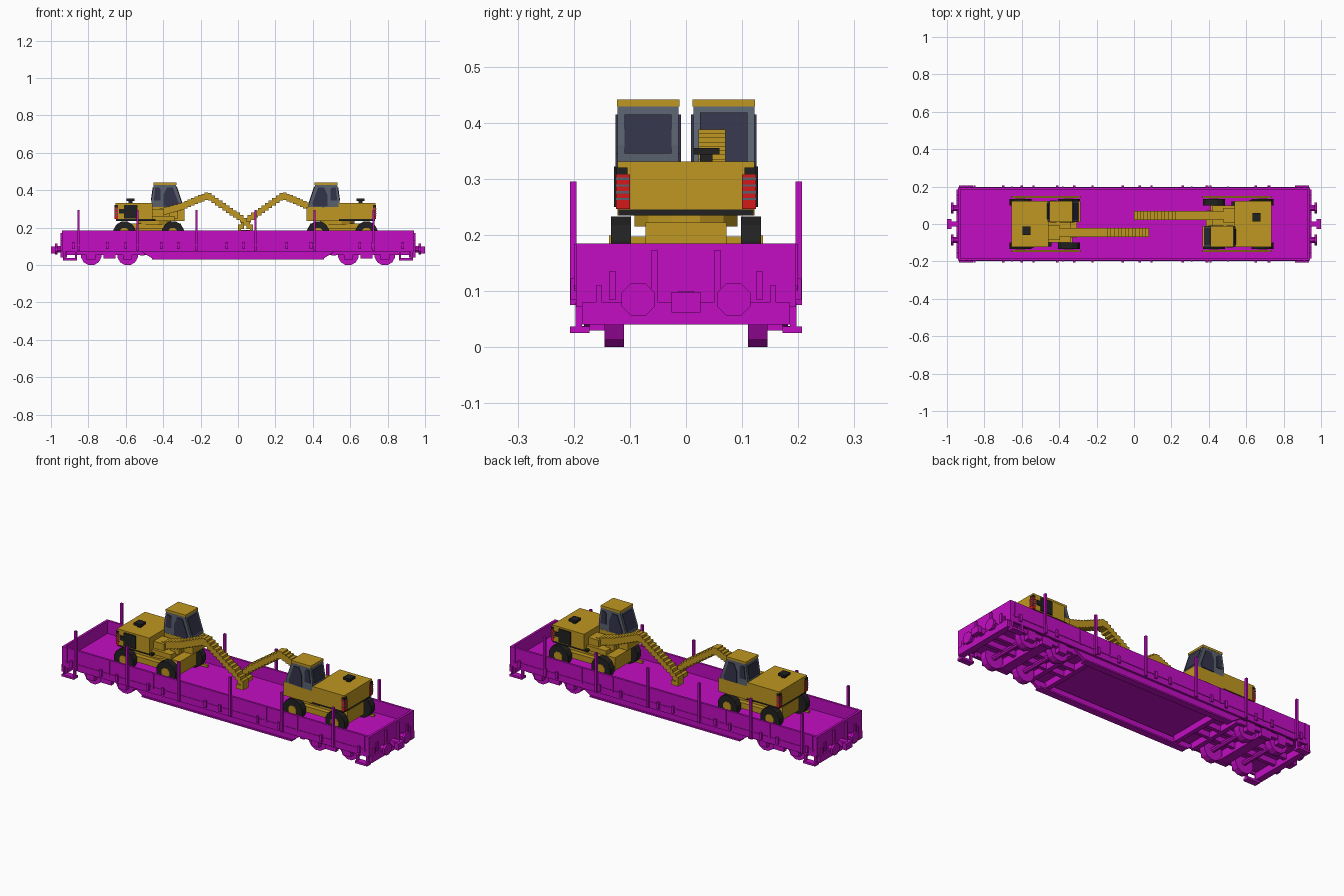
import bpy, bmesh, math
from mathutils import Matrix

cube = bpy.data.objects.get("Cube")
if cube:
    bpy.data.objects.remove(cube, do_unlink=True)


def material(name, r, g, b):
    m = bpy.data.materials.new(name)
    m.diffuse_color = (r, g, b, 1)
    m.use_nodes = True
    m.node_tree.nodes["Principled BSDF"].inputs["Base Color"].default_value = (r, g, b, 1)
    return m


MAGENTA = material("wagon magenta", 0.54, 0.004, 0.54)
YELLOW = material("machine yellow", 0.52, 0.31, 0.015)
GREY = material("cab grey", 0.10, 0.12, 0.155)
GLASS = material("dark glass", 0.034, 0.034, 0.069)
BLACK = material("rubber black", 0.015, 0.015, 0.015)
RED = material("lamp red", 0.65, 0.01, 0.01)


def finish(name, bm, mat):
    bmesh.ops.recalc_face_normals(bm, faces=bm.faces)
    me = bpy.data.meshes.new(name)
    bm.to_mesh(me)
    bm.free()
    me.materials.append(mat)
    ob = bpy.data.objects.new(name, me)
    bpy.context.collection.objects.link(ob)
    return ob


def add_box(bm, x0, x1, y0, y1, z0, z1):
    m = Matrix.Translation(((x0 + x1) / 2, (y0 + y1) / 2, (z0 + z1) / 2))
    bmesh.ops.create_cube(bm, size=1, matrix=m @ Matrix.Diagonal((x1 - x0, y1 - y0, z1 - z0, 1)))


def boxes(name, mat, items, mirror=""):
    """Boxes (x0, x1, y0, y1, z0, z1), mirrored in x and/or y."""
    bm = bmesh.new()
    for x0, x1, y0, y1, z0, z1 in items:
        for sx in ((1, -1) if "x" in mirror else (1,)):
            for sy in ((1, -1) if "y" in mirror else (1,)):
                xs, ys = sorted((x0 * sx, x1 * sx)), sorted((y0 * sy, y1 * sy))
                add_box(bm, *xs, *ys, z0, z1)
    return finish(name, bm, mat)


def discs(name, mat, items, axis="y", sides=12):
    """Cylinders (x, y, z, radius, length) along an axis."""
    rot = {"x": Matrix.Rotation(math.pi / 2, 4, "Y"), "z": Matrix(),
           "y": Matrix.Rotation(math.pi / 2, 4, "X")}[axis]
    turn = Matrix.Rotation(math.pi / sides, 4, "Z")
    bm = bmesh.new()
    for x, y, z, r, d in items:
        bmesh.ops.create_cone(bm, cap_ends=True, segments=sides, radius1=r, radius2=r, depth=d,
                              matrix=Matrix.Translation((x, y, z)) @ rot @ turn)
    return finish(name, bm, mat)


def prism(name, mat, outline, spans):
    """Side outline in (x, z) extruded across each (y0, y1) span."""
    bm = bmesh.new()
    for y0, y1 in spans:
        f = bm.faces.new([bm.verts.new((x, y0, z)) for x, z in outline])
        ext = bmesh.ops.extrude_face_region(bm, geom=[f])
        for v in ext["geom"]:
            if isinstance(v, bmesh.types.BMVert):
                v.co.y = y1
    return finish(name, bm, mat)


# ---- Wagon body ----
FLOOR = 0.115
boxes("wagon_floor", MAGENTA, [(-0.93, 0.93, -0.185, 0.185, 0.085, FLOOR)])
boxes("side_walls", MAGENTA, [(-0.94, 0.94, 0.184, 0.196, 0.072, 0.185)], "y")
boxes("end_walls", MAGENTA, [(0.927, 0.94, -0.196, 0.196, 0.072, 0.185)], "x")
boxes("side_rub_strips", MAGENTA, [(-0.92, 0.92, 0.19, 0.199, 0.104, 0.11)], "y")
prism("side_sills", MAGENTA, [(-0.52, 0.075), (-0.46, 0.036), (0.46, 0.036), (0.52, 0.075)],
      [(0.165, 0.182), (-0.182, -0.165)])
boxes("sill_flanges", MAGENTA, [(-0.46, 0.46, 0.15, 0.188, 0.03, 0.038)], "y")
boxes("cross_beams", MAGENTA, [(x, x + 0.025, -0.17, 0.17, 0.05, 0.09) for x in (0.39, 0.5, 0.67)], "x")
boxes("centre_beams", MAGENTA, [(0.4, 0.93, 0.03, 0.05, 0.055, 0.09)], "xy")

# ---- Stakes and wall fittings ----
posts = [-0.853 + 0.3155 * i for i in range(6)]
boxes("stakes", MAGENTA, [(x - 0.006, x + 0.006, 0.195, 0.207, 0.075, 0.295) for x in posts], "y")
latches = (-0.88, -0.7, -0.6, -0.41, -0.32, -0.06, 0.03, 0.26, 0.39, 0.65, 0.72, 0.88)
boxes("wall_latches", MAGENTA, [(x - 0.007, x + 0.007, 0.195, 0.206, 0.085, 0.122) for x in latches], "y")
boxes("door_ribs", MAGENTA, [(x - 0.004, x + 0.004, 0.195, 0.2, 0.1, 0.184)
                             for x in (-0.91, -0.65, -0.38, 0.31, 0.5, 0.91)], "y")
boxes("end_ribs", MAGENTA, [(0.94, 0.95, 0.05, 0.062, 0.06, 0.172),
                            (0.94, 0.948, 0.125, 0.137, 0.085, 0.135),
                            (0.94, 0.948, 0.15, 0.16, 0.075, 0.11)], "xy")

# ---- Buffers, coupling and steps ----
boxes("buffer_beams", MAGENTA, [(0.915, 0.95, -0.185, 0.185, 0.04, 0.08)], "x")
discs("buffers", MAGENTA, [(s * 0.955, y, 0.085, 0.018, 0.03) for s in (1, -1) for y in (0.085, -0.085)], "x", 8)
discs("buffer_heads", MAGENTA, [(s * 0.972, y, 0.085, 0.032, 0.012) for s in (1, -1) for y in (0.085, -0.085)], "x", 8)
boxes("couplings", MAGENTA, [(0.94, 0.985, -0.014, 0.014, 0.07, 0.1),
                             (0.975, 1.0, -0.026, 0.026, 0.062, 0.098)], "x")
boxes("corner_steps", MAGENTA, [(0.86, 0.935, 0.172, 0.207, 0.025, 0.037),
                                (0.86, 0.872, 0.185, 0.197, 0.037, 0.08),
                                (0.923, 0.935, 0.185, 0.197, 0.037, 0.08)], "xy")

# ---- Wagon running gear ----
axles = [s * x for s in (1, -1) for x in (0.59, 0.785)]
discs("wagon_wheels", MAGENTA, [(x, s * 0.128, 0.054, 0.056, 0.035) for x in axles for s in (1, -1)])
discs("wagon_axles", MAGENTA, [(x, 0, 0.054, 0.014, 0.24) for x in axles], "y", 8)
boxes("axle_boxes", MAGENTA, [(x - 0.024, x + 0.024, 0.145, 0.172, 0.03, 0.085) for x in (0.59, 0.785)], "xy")
boxes("bogie_frames", MAGENTA, [(0.52, 0.86, 0.15, 0.168, 0.055, 0.08),
                                (0.655, 0.72, 0.15, 0.172, 0.035, 0.08),
                                (0.66, 0.715, 0.0, 0.15, 0.04, 0.085)], "xy")

# ---- Excavator, built around its own centre and facing +x ----
ex = []
wheel_x = (-0.137, 0.122)
wheel_at = [(x, s) for x in wheel_x for s in (1, -1)]
ex.append(discs("tyres", BLACK, [(x, s * 0.116, 0.175, 0.06, 0.036) for x, s in wheel_at]))
ex.append(discs("wheel_hubs", YELLOW, [(x, s * 0.118, 0.175, 0.026, 0.038) for x, s in wheel_at], "y", 8))
ex.append(boxes("floor_rails", YELLOW, [(-0.185, 0.185, 0.138, 0.15, FLOOR, FLOOR + 0.012)], "y"))
ex.append(boxes("chassis", YELLOW, [(-0.17, 0.165, -0.072, 0.072, 0.15, 0.222),
                                    (-0.15, 0.14, -0.098, 0.098, 0.165, 0.197)]))
ex.append(discs("turntable", YELLOW, [(0.02, 0, 0.226, 0.095, 0.022)], "z", 12))
ex.append(boxes("body_base", BLACK, [(-0.183, 0.03, -0.12, 0.12, 0.235, 0.246)]))
ex.append(boxes("engine_housing", YELLOW, [(-0.185, 0.012, -0.122, 0.122, 0.245, 0.331)]))
ex.append(boxes("front_deck", YELLOW, [(0.01, 0.185, 0.012, 0.122, 0.235, 0.31),
                                       (0.01, 0.13, -0.1, 0.012, 0.235, 0.262)]))

# Engine details
ex.append(boxes("side_grille", BLACK, [(-0.14, -0.068, -0.128, -0.12, 0.25, 0.322),
                                       (-0.165, -0.14, -0.127, -0.12, 0.275, 0.3)]))
ex.append(boxes("exhaust", BLACK, [(-0.115, -0.095, -0.047, -0.025, 0.33, 0.343),
                                   (-0.127, -0.083, -0.06, -0.013, 0.343, 0.355)]))
ex.append(boxes("rear_lamps", RED, [(-0.189, -0.172, 0.1, 0.125, 0.246, 0.308)], "y"))
ex.append(boxes("lamp_caps", BLACK, [(-0.189, -0.172, 0.104, 0.125, 0.308, 0.32)], "y"))
ex.append(boxes("lamp_slats", GREY, [(-0.191, -0.171, 0.101, 0.126, z, z + 0.004)
                                     for z in (0.262, 0.274, 0.286, 0.298)], "y"))

# Cab with slanted windscreen, windows as thin plates
ex.append(prism("cab", GREY, [(0.008, 0.305), (0.172, 0.305), (0.172, 0.325), (0.137, 0.43), (0.02, 0.43), (0.008, 0.36)],
                [(0.013, 0.122)]))
ex.append(boxes("cab_roof", YELLOW, [(0.018, 0.14, 0.012, 0.123, 0.429, 0.441)]))
sides = [(0.009, 0.014), (0.121, 0.126)]
ex.append(prism("front_side_windows", GLASS, [(0.072, 0.312), (0.148, 0.312), (0.152, 0.332), (0.122, 0.415), (0.09, 0.415), (0.072, 0.375)], sides))
ex.append(prism("rear_side_windows", GLASS, [(0.02, 0.345), (0.055, 0.345), (0.055, 0.405), (0.045, 0.415), (0.027, 0.415)], sides))
ex.append(prism("windscreen", GLASS, [(0.170, 0.328), (0.174, 0.328), (0.144, 0.418), (0.140, 0.418)], [(0.025, 0.11)]))
ex.append(prism("rear_window", GLASS, [(0.004, 0.345), (0.012, 0.345), (0.02, 0.415), (0.014, 0.415)], [(0.026, 0.11)]))

# Stepped boom and arm following a side path
path = [(0.03, 0.275), (0.165, 0.312), (0.31, 0.372), (0.5, 0.24), (0.55, 0.188)]
bm = bmesh.new()
for (xa, za), (xb, zb) in zip(path, path[1:]):
    n = max(2, round((xb - xa) / 0.019))
    step = (xb - xa) / n
    for i in range(n):
        z = za + (zb - za) * (i + 0.5) / n
        add_box(bm, xa + i * step, xa + (i + 1) * step, -0.07, -0.022, z - 0.02, z + 0.02)
ex.append(finish("boom_and_arm", bm, YELLOW))
ex.append(boxes("boom_mount", YELLOW, [(0.012, 0.075, -0.085, -0.008, 0.255, 0.3),
                                       (0.1, 0.15, -0.06, -0.032, 0.25, 0.3)]))
ex.append(boxes("boom_tip", YELLOW, [(0.505, 0.55, -0.068, -0.024, 0.165, 0.188)]))

# Place the first machine and a copy turned to face it
for ob in ex:
    twin = ob.copy()
    twin.name = "right_" + ob.name
    bpy.context.collection.objects.link(twin)
    twin.location = (0.55, 0, 0)
    twin.rotation_euler = (0, 0, math.pi)
    ob.name = "left_" + ob.name
    ob.location = (-0.47, 0, 0)
